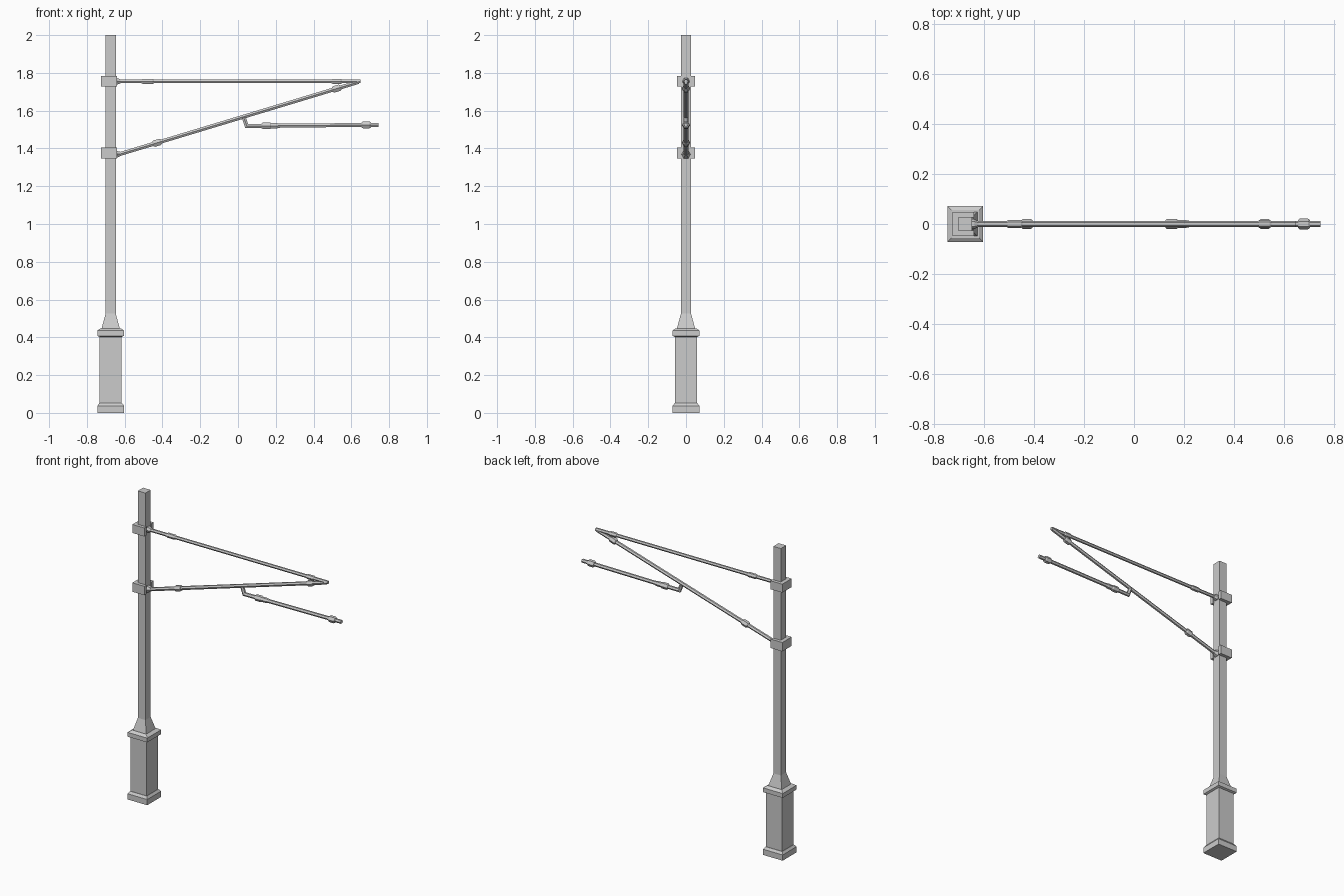
import bpy
from math import cos, sin, pi
from mathutils import Vector

if "Cube" in bpy.data.objects:
    bpy.data.objects.remove(bpy.data.objects["Cube"])

PX = -0.674  # pole centre in x


def make(name, verts, faces):
    me = bpy.data.meshes.new(name)
    me.from_pydata(verts, [], faces)
    me.update()
    ob = bpy.data.objects.new(name, me)
    bpy.context.collection.objects.link(ob)
    return ob


def skin(name, rings):
    """Closed skin over equal-sized rings of points, capped at both ends."""
    n = len(rings[0])
    faces = [tuple(reversed(range(n)))]
    for i in range(len(rings) - 1):
        for k in range(n):
            a, b = i * n + k, i * n + (k + 1) % n
            faces.append((a, b, b + n, a + n))
    faces.append(tuple(range(n * (len(rings) - 1), n * len(rings))))
    return make(name, [v for r in rings for v in r], faces)


def square_stack(name, profile):
    """Square tower from (half width, height) steps."""
    corners = ((-1, -1), (1, -1), (1, 1), (-1, 1))
    return skin(name, [[(PX + h * sx, h * sy, z) for sx, sy in corners]
                       for h, z in profile])


def rod(name, path, sides=6):
    """Hexagonal rod along (x, z, radius) points in the y = 0 plane."""
    pts = [Vector((x, 0, z)) for x, z, r in path]
    rings = []
    for i, p in enumerate(pts):
        before = (p - pts[i - 1]).normalized() if i else None
        after = (pts[i + 1] - p).normalized() if i < len(pts) - 1 else None
        before, after = before or after, after or before
        t = (before + after).normalized()
        mitre = 1 / t.dot(after)
        side = Vector((0, 1, 0))
        up = t.cross(side)
        r = path[i][2]
        rings.append([p + side * r * cos(2 * pi * k / sides)
                      + up * r * mitre * sin(2 * pi * k / sides)
                      for k in range(sides)])
    return skin(name, rings)


def collar(name, a, b, x, length, r):
    """Chamfered sleeve centred at x on the line a-b."""
    a, b = Vector(a), Vector(b)
    d = (b - a).normalized()
    c = a + (b - a) * ((x - a.x) / (b.x - a.x))
    h, ch = length / 2, 0.007
    steps = ((-h, r * 0.75), (-h + ch, r), (h - ch, r), (h, r * 0.75))
    rod(name, [(*(c + d * s), rr) for s, rr in steps])


def clamp(name, z0, z1):
    """U-shaped clamp round the pole, open towards the arms."""
    x0, x1, xi = PX - 0.052, PX + 0.034, PX - 0.026
    yo, yi = 0.048, 0.026
    outline = [(x0, -yo), (x1, -yo), (x1, -yi), (xi, -yi),
               (xi, yi), (x1, yi), (x1, yo), (x0, yo)]
    skin(name, [[(x, y, z) for x, y in outline] for z in (z0, z1)])


# mast: plinth, pedestal, ledge, taper and pole
square_stack("plinth", [(0.071, 0), (0.071, 0.037), (0.060, 0.052)])
square_stack("pedestal", [(0.058, 0.045), (0.058, 0.41)])
square_stack("ledge", [(0.060, 0.403), (0.071, 0.408),
                       (0.071, 0.436), (0.055, 0.447)])
square_stack("pole", [(0.050, 0.44), (0.027, 0.525), (0.027, 2.0)])

# pole clamps
clamp("upper_clamp", 1.728, 1.783)
clamp("lower_clamp", 1.346, 1.404)

# main rod lines as (x, z)
T0, T1 = (-0.65, 1.755), (0.648, 1.755)
D0, D1 = (-0.65, 1.363), (0.638, 1.752)
L0, L1 = (0.046, 1.519), (0.745, 1.525)

# top tie rod with thicker end socket
rod("top_rod", [(*T0, 0.011), (*T1, 0.011)])
rod("top_socket", [(-0.66, 1.755, 0.020), (-0.64, 1.755, 0.020), (-0.622, 1.755, 0.012)])
collar("top_sleeve_inner", T0, T1, -0.478, 0.065, 0.0155)
collar("top_sleeve_outer", T0, T1, 0.522, 0.055, 0.0155)

# diagonal strut
rod("diagonal_rod", [(*D0, 0.012), (*D1, 0.012)])
rod("diagonal_socket", [(-0.66, 1.367, 0.025), (-0.646, 1.369, 0.024), (-0.624, 1.371, 0.013)])
collar("diagonal_collar_inner", D0, D1, -0.428, 0.046, 0.020)
collar("diagonal_collar_outer", D0, D1, 0.522, 0.046, 0.020)

# registration arm hanging from the strut
rod("lower_arm", [(0.030, 1.566, 0.012), (*L0, 0.012), (*L1, 0.012)])
rod("lower_arm_sleeve", [(0.175, 1.520, 0.016), (0.205, 1.520, 0.016), (0.225, 1.5205, 0.012)])
collar("lower_arm_collar_inner", L0, L1, 0.151, 0.052, 0.020)
collar("lower_arm_collar_outer", L0, L1, 0.679, 0.048, 0.021)
